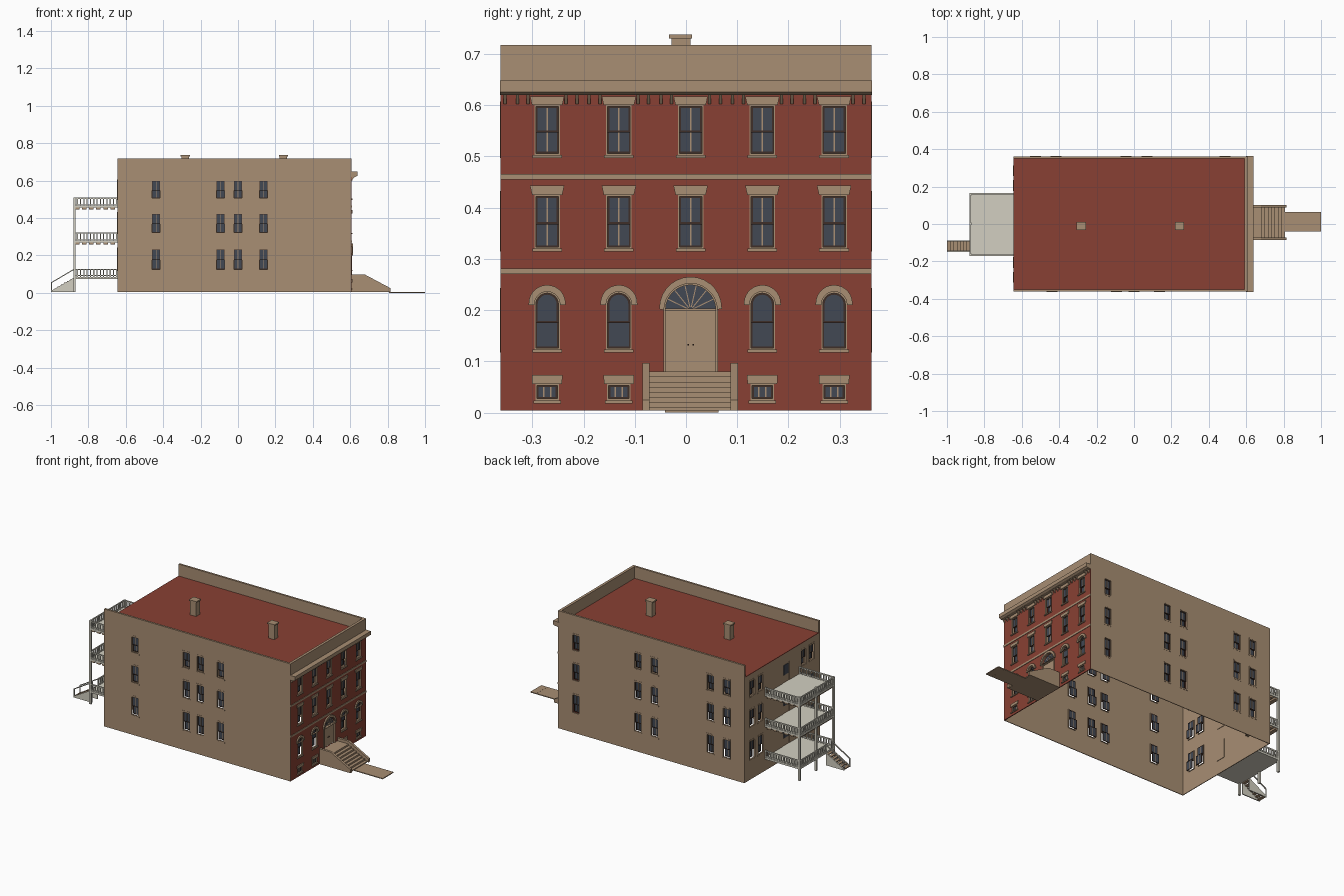
import bpy, bmesh
from math import cos, sin, pi
from mathutils import Matrix, Vector

if "Cube" in bpy.data.objects:
    bpy.data.objects.remove(bpy.data.objects["Cube"])


def material(name, *rgb):
    lin = [((c / 255 + 0.055) / 1.055) ** 2.4 for c in rgb] + [1]
    m = bpy.data.materials.new(name)
    m.use_nodes = True
    m.diffuse_color = lin
    m.node_tree.nodes["Principled BSDF"].inputs["Base Color"].default_value = lin
    return m


STONE = material("sandstone", 168, 142, 115)
BRICK = material("brick_red", 136, 64, 51)
GLASS = material("slate_glass", 66, 72, 83)
SASH = material("dark_sash", 62, 46, 40)
GREY = material("porch_grey", 210, 207, 193)

parts = {}


def part(name, mat):
    if name not in parts:
        parts[name] = (bmesh.new(), mat)
    return parts[name][0]


def frame(along, origin=(0, 0, 0)):
    """Wall frame: u runs along the wall, v is up, d points outward."""
    u, v = Vector(along), Vector((0, 0, 1))
    m = Matrix((u, v, u.cross(v))).transposed().to_4x4()
    return Matrix.Translation(origin) @ m


HALF = 0.362
WORLD = Matrix()
SIDE = frame((1, 0, 0))
FRONT = frame((0, 1, 0), (0.606, 0, 0))
SOUTH = frame((1, 0, 0), (0, -HALF, 0))
NORTH = frame((-1, 0, 0), (0, HALF, 0))
BACK = frame((0, -1, 0), (-0.645, 0, 0))


def prism(name, mat, loop, d0, d1, m=WORLD):
    bm = part(name, mat)
    a, b = [[bm.verts.new(m @ Vector((u, v, d))) for u, v in loop] for d in (d0, d1)]
    n = len(loop)
    bm.faces.new(a[::-1])
    bm.faces.new(b)
    for i in range(n):
        j = (i + 1) % n
        bm.faces.new((a[i], a[j], b[j], b[i]))


def box(name, mat, u0, u1, v0, v1, d0, d1, m=WORLD):
    prism(name, mat, [(u0, v0), (u1, v0), (u1, v1), (u0, v1)], d0, d1, m)


def band(name, mat, outer, inner, d0, d1, m):
    bm = part(name, mat)
    rings = [[bm.verts.new(m @ Vector((u, v, d))) for u, v in loop]
             for loop, d in ((outer, d0), (outer, d1), (inner, d1), (inner, d0))]
    n = len(outer)
    for k in range(4):
        r, s = rings[k], rings[(k + 1) % 4]
        for i in range(n):
            j = (i + 1) % n
            bm.faces.new((r[i], r[j], s[j], s[i]))


def outline(u, v0, v1, w, arch=False, inset=0):
    v0, v1, r = v0 + inset, v1 - inset, w / 2 - inset
    if not arch:
        return [(u - r, v0), (u + r, v0), (u + r, v1), (u - r, v1)]
    arc = [(u + r * cos(pi * i / 14), v1 - r + r * sin(pi * i / 14)) for i in range(15)]
    return [(u - r, v0), (u + r, v0)] + arc


def sash(m, u, v0, v1, w, d, arch=False, bars=1):
    band("window_sashes", SASH, outline(u, v0, v1, w, arch),
         outline(u, v0, v1, w, arch, 0.004), d - 0.004, d, m)
    prism("window_glass", GLASS, outline(u, v0, v1, w, arch, 0.003), d - 0.003, d - 0.002, m)
    for i in range(bars):
        x = u + w * ((i + 1) / (bars + 1) - 0.5)
        box("window_bars", STONE, x - 0.0014, x + 0.0014, v0 + 0.003, v1 - 0.003, d - 0.004, d, m)


def window(m, wall, u, v0, v1, w=0.05, arch=False, bars=1, double=True, out=0.006):
    prism(wall + "_cutter", STONE, outline(u, v0, v1, w, arch), -0.05, 0.05, m)
    band("window_casings", STONE, outline(u, v0, v1, w, arch),
         outline(u, v0, v1, w, arch, 0.003), -0.008, 0.001, m)
    box("window_sills", STONE, u - w * 0.58, u + w * 0.58, v0 - 0.006, v0, -0.004, out, m)
    if double:
        mid = (v0 + v1) / 2 - 0.002
        sash(m, u, mid - 0.003, v1 - 0.002, w - 0.005, -0.006, arch, bars)
        sash(m, u, v0 + 0.002, mid + 0.003, w - 0.003, -0.016, False, bars)
    else:
        sash(m, u, v0 + 0.002, v1 - 0.002, w - 0.005, -0.005, arch, bars)


def lintel(m, u, v, h, w, flare, depth=0.005):
    prism("window_lintels", STONE, [(u - w / 2, v), (u + w / 2, v),
          (u + w / 2 + flare, v + h), (u - w / 2 - flare, v + h)], -0.003, depth, m)


# Walls, parapet linings and roof
BASE, TOP, ROOF = 0.004, 0.717, 0.645
box("south_wall", STONE, -0.645, 0.605, BASE, TOP, -0.004, 0, SOUTH)
box("north_wall", STONE, -0.605, 0.645, BASE, TOP, -0.004, 0, NORTH)
box("back_wall", STONE, -HALF + 0.004, HALF - 0.004, BASE, ROOF - 0.004, -0.004, 0, BACK)
box("front_wall", BRICK, -HALF + 0.0003, HALF - 0.0003, BASE, 0.625, -0.005, 0, FRONT)
box("front_parapet", STONE, -HALF + 0.0003, HALF - 0.0003, 0.625, TOP, -0.016, 0, FRONT)
for m, u0, u1 in ((SOUTH, -0.645, 0.59), (NORTH, -0.59, 0.645)):
    box("parapet_linings", STONE, u0, u1, ROOF - 0.004, TOP, -0.012, -0.004, m)
box("roof", BRICK, -0.645, 0.592, -0.352, 0.352, ROOF - 0.004, ROOF)

# Side and back windows
ROWS = ((0.123, 0.236), (0.32, 0.425), (0.503, 0.6))
for v0, v1 in ROWS:
    for m, wall, columns in ((SOUTH, "south_wall", (-0.438, -0.093, 0, 0.136)),
                             (NORTH, "north_wall", (-0.486, -0.07, 0.042, 0.417, 0.526)),
                             (BACK, "back_wall", (-0.285, -0.205, 0.205, 0.285))):
        for u in columns:
            window(m, wall, u, v0, v1, out=0.0012)
            lintel(m, u, v1, 0.007, 0.05, 0, 0.0012)

# Street front windows
AXIS = 0.009
COLUMNS = [AXIS + 0.14 * k for k in range(-2, 3)]
for u in COLUMNS:
    for (v0, v1), h in zip(ROWS[1:], (0.018, 0.017)):
        window(FRONT, "front_wall", u, v0, v1)
        lintel(FRONT, u, v1, h, 0.059, 0.004)
    if u == AXIS:
        continue
    window(FRONT, "front_wall", u, *ROWS[0], arch=True, bars=0)
    band("arch_hoods", STONE, outline(u, 0.21, 0.249, 0.072, True),
         outline(u, 0.21, 0.236, 0.05, True), -0.003, 0.007, FRONT)
    window(FRONT, "front_wall", u, 0.024, 0.056, w=0.046, bars=2, double=False)
    lintel(FRONT, u, 0.056, 0.017, 0.058, 0.001)

# Entrance: door, fanlight, jambs and arched hood
prism("front_wall_cutter", STONE, outline(AXIS, 0.08, 0.249, 0.098, True), -0.05, 0.05, FRONT)
band("door_jambs", STONE, outline(AXIS, 0.075, 0.253, 0.106, True),
     outline(AXIS, 0.075, 0.249, 0.098, True), -0.01, 0.004, FRONT)
band("door_hood", STONE, outline(AXIS, 0.202, 0.265, 0.122, True),
     outline(AXIS, 0.202, 0.252, 0.104, True), -0.003, 0.008, FRONT)
box("front_door", STONE, AXIS - 0.049, AXIS + 0.049, 0.08, 0.2, -0.012, -0.006, FRONT)
for s in (-1, 1):
    box("door_knobs", SASH, AXIS + s * 0.005 - 0.0015, AXIS + s * 0.005 + 0.0015,
        0.131, 0.134, -0.006, -0.001, FRONT)
box("door_transom", STONE, AXIS - 0.049, AXIS + 0.049, 0.199, 0.203, -0.012, -0.002, FRONT)
prism("fanlight", GLASS, outline(AXIS, 0.198, 0.249, 0.098, True), -0.01, -0.008, FRONT)
for i in range(1, 7):
    ray = FRONT @ Matrix.Translation((AXIS, 0.2, 0)) @ Matrix.Rotation(pi * i / 7, 4, 'Z')
    box("fanlight_bars", STONE, 0.006, 0.049, -0.001, 0.001, -0.009, -0.006, ray)

# Belt courses, cornice and brackets
for v in (0.27, 0.455):
    box("belt_courses", STONE, -HALF, HALF, v, v + 0.011, -0.003, 0.003, FRONT)
prism("cornice", STONE, [(0.6, 0.62), (0.628, 0.62), (0.638, 0.626), (0.638, 0.648),
                         (0.6, 0.648)], -HALF - 0.001, HALF + 0.001, SIDE)
for k in range(-3, 3):
    for off in (-0.033, -0.012, 0.012, 0.033):
        u = AXIS + 0.14 * (k + 0.5) + off
        if abs(u) < 0.357:
            prism("cornice_brackets", STONE, [(0.604, 0.602), (0.609, 0.602), (0.624, 0.621),
                  (0.604, 0.621)], -u - 0.003, -u + 0.003, SIDE)

# Chimneys
for x in (-0.282, 0.243):
    box("chimneys", STONE, x - 0.02, x + 0.02, -0.028, 0.009, ROOF, 0.73)
    box("chimney_caps", STONE, x - 0.025, x + 0.025, -0.033, 0.012, 0.73, 0.738)

# Front stoop and walkway
for y in (-0.078, 0.094):
    prism("stoop_cheeks", STONE, [(0.604, BASE), (0.815, BASE), (0.815, 0.025), (0.68, 0.097),
                                  (0.604, 0.097)], -y - 0.007, -y + 0.007, SIDE)
for k in range(8):
    box("stoop_steps", STONE, 0.604, 0.808 - 0.018 * k, -0.073, 0.089,
        max(BASE, 0.01 * k), 0.01 * (k + 1))
for x0, x1 in ((0.808, 0.959), (0.9595, 1.0)):
    box("walkway", STONE, x0, x1, -0.041, 0.063, 0, 0.005)

# Back porch: decks, joists, railings and doors
X0, X1, Y0, Y1 = -0.88, -0.645, -0.17, 0.165
STAIR = (-0.146, -0.09)
DECKS = (0.085, 0.28, 0.467)


def railing(z, x0, x1, y0, y1):
    """Rails and balusters along one axis-aligned run."""
    for h0, h1 in ((0.004, 0.009), (0.036, 0.043)):
        box("porch_railings", GREY, x0, x1 + 0.006, y0, y1 + 0.006, z + h0, z + h1)
    n = max(2, round(max(x1 - x0, y1 - y0) / 0.018))
    for i in range(n + 1):
        x, y = x0 + (x1 - x0) * i / n, y0 + (y1 - y0) * i / n
        box("porch_railings", GREY, x, x + 0.006, y, y + 0.006, z, z + 0.038)


for z in DECKS:
    box("porch_decks", GREY, X0, X1, Y0, Y1, z - 0.011, z)
    if z > 0.1:
        for i in range(6):
            x = X0 + 0.008 + i * 0.038
            box("porch_joists", STONE, x, x + 0.024, Y0 + 0.004, Y1 - 0.004, z - 0.022, z - 0.011)
    for y in (Y0, Y1 - 0.006):
        railing(z, X0, X1 - 0.006, y, y)
    for y0, y1 in ((Y0, STAIR[0]), (STAIR[1], Y1 - 0.006)) if z < 0.1 else ((Y0, Y1 - 0.006),):
        railing(z, X0, X0, y0, y1)
    prism("back_wall_cutter", STONE, outline(0.04, z, z + 0.115, 0.06), -0.05, 0.05, BACK)
    box("back_doors", STONE, 0.01, 0.07, z, z + 0.115, -0.007, -0.003, BACK)
    box("back_door_glass", GLASS, 0.019, 0.061, z + 0.045, z + 0.105, -0.004, -0.001, BACK)
for y in (Y0, -0.005, Y1 - 0.012):
    box("porch_posts", GREY, X0, X0 + 0.012, y, y + 0.012, BASE, DECKS[-1] + 0.044)

# Back stair with sloping handrails
for y in STAIR:
    prism("stair_stringers", GREY, [(-1, BASE), (-0.878, BASE), (-0.878, 0.08), (-1, 0.01)],
          -y - 0.003, -y + 0.003, SIDE)
    prism("stair_handrails", GREY, [(-1, 0.05), (-0.878, 0.122), (-0.878, 0.128), (-1, 0.056)],
          -y - 0.003, -y + 0.003, SIDE)
    box("stair_handrails", GREY, -1, -0.995, y - 0.003, y + 0.003, BASE, 0.054)
for k in range(7):
    x = -0.999 + k * 0.0172
    box("stair_treads", STONE, x, x + 0.018, *STAIR, 0.006 + k * 0.0105, 0.012 + k * 0.0105)

# Turn the collected parts into objects
objects = {}
for name, (bm, mat) in parts.items():
    bmesh.ops.recalc_face_normals(bm, faces=bm.faces)
    mesh = bpy.data.meshes.new(name)
    bm.to_mesh(mesh)
    bm.free()
    mesh.materials.append(mat)
    objects[name] = bpy.data.objects.new(name, mesh)
    bpy.context.scene.collection.objects.link(objects[name])

# Cut the openings and drop the cutters
for wall in ("south_wall", "north_wall", "back_wall", "front_wall"):
    obj, cutter = objects[wall], objects[wall + "_cutter"]
    mod = obj.modifiers.new("openings", "BOOLEAN")
    mod.operation, mod.solver, mod.object = "DIFFERENCE", "EXACT", cutter
    bpy.context.view_layer.update()
    cut = bpy.data.meshes.new_from_object(obj.evaluated_get(bpy.context.evaluated_depsgraph_get()))
    obj.modifiers.clear()
    obj.data = cut
    bpy.data.objects.remove(cutter)
    cut.materials.clear()
    cut.materials.append(parts[wall][1])
    cut.polygons.foreach_set("material_index", [0] * len(cut.polygons))
